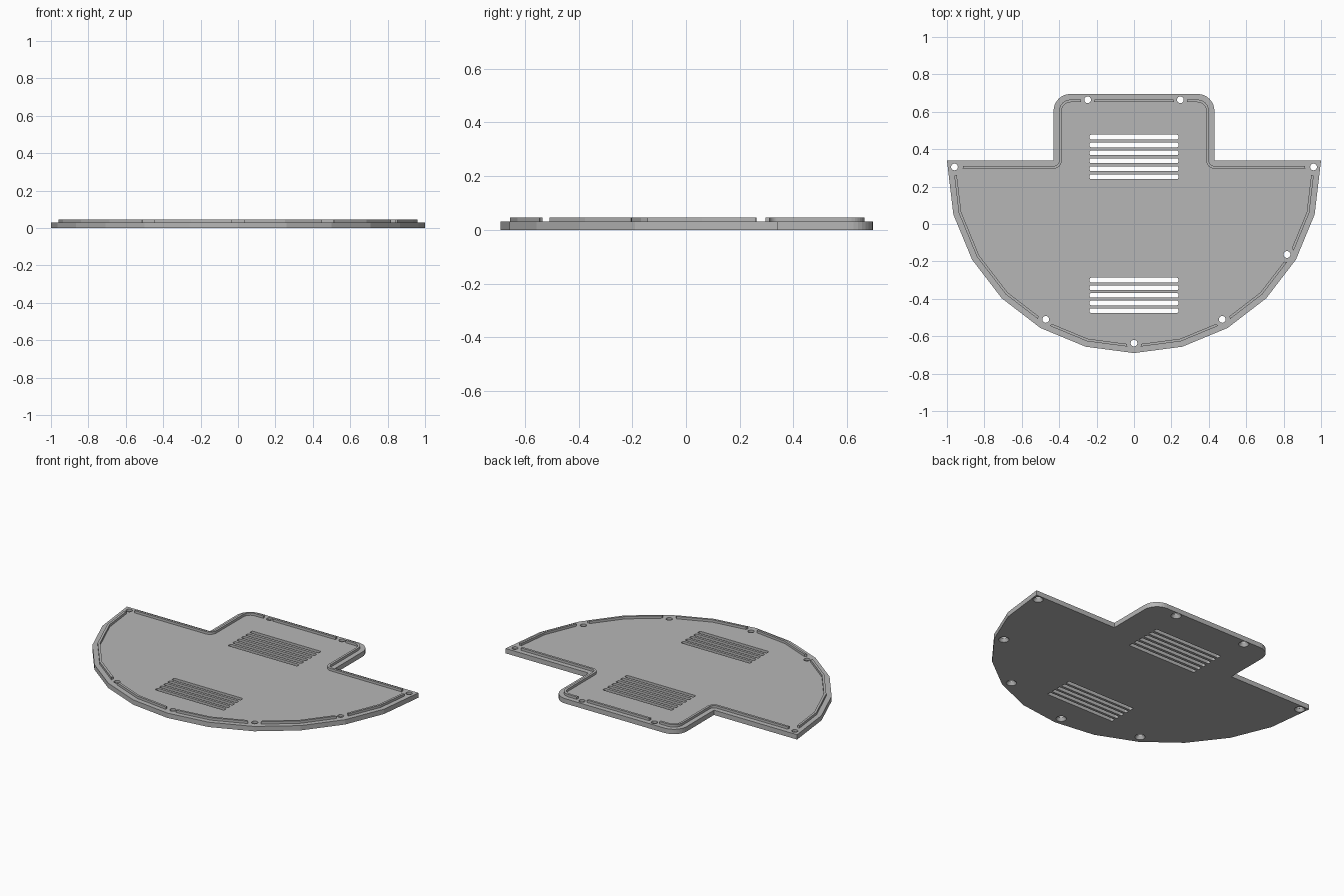
import bpy, bmesh
from math import sin, cos, radians

if "Cube" in bpy.data.objects:
    bpy.data.objects.remove(bpy.data.objects["Cube"])

PLATE_TOP, RIB_TOP = 0.03, 0.045

grey = bpy.data.materials.new("plain grey")
grey.use_nodes = True
grey.diffuse_color = (0.47, 0.47, 0.47, 1)
grey.node_tree.nodes["Principled BSDF"].inputs["Base Color"].default_value = (0.47, 0.47, 0.47, 1)


def arc(cx, cy, r, start, end, steps):
    angles = [radians(start + (end - start) * i / steps) for i in range(steps + 1)]
    return [(cx + r * cos(a), cy + r * sin(a)) for a in angles]


def outline(d):
    """Closed outline moved inward by d: faceted half round with a square neck."""
    half = arc(0, 0.31, 1 - d, -90, -15, 5)
    half.append((1 - 1.1 * d, 0.34 - d))
    half += arc(0.43, 0.34, d, 270, 180, 6) if d else [(0.43, 0.34)]
    half += arc(0.34, 0.605, 0.09 - d, 0, 90, 8)
    return half + [(-x, y) for x, y in reversed(half[1:])]


def make_object(name, bm):
    bmesh.ops.recalc_face_normals(bm, faces=bm.faces)
    mesh = bpy.data.meshes.new(name)
    bm.to_mesh(mesh)
    bm.free()
    mesh.materials.append(grey)
    obj = bpy.data.objects.new(name, mesh)
    bpy.context.collection.objects.link(obj)
    return obj


def prism(bm, points, z0, z1, top_points=None):
    low = [bm.verts.new((x, y, z0)) for x, y in points]
    high = [bm.verts.new((x, y, z1)) for x, y in top_points or points]
    bm.faces.new(low)
    bm.faces.new(high)
    for i in range(len(low)):
        j = (i + 1) % len(low)
        bm.faces.new((low[i], low[j], high[j], high[i]))


def circle(x, y, r, n=24):
    return arc(x, y, r, 0, 360, n)[:-1]


def rounded_slot(y, half_x=0.237, half_y=0.0125, r=0.007):
    w, h = half_x - r, half_y - r
    return (arc(w, y + h, r, 0, 90, 3) + arc(-w, y + h, r, 90, 180, 3)
            + arc(-w, y - h, r, 180, 270, 3) + arc(w, y - h, r, 270, 360, 3))


def cut(obj, cutter):
    cutter.hide_render = True
    mod = obj.modifiers.new("cut", "BOOLEAN")
    mod.object, mod.operation, mod.solver = cutter, "DIFFERENCE", "EXACT"
    bpy.context.view_layer.update()
    result = bpy.data.meshes.new_from_object(
        obj.evaluated_get(bpy.context.evaluated_depsgraph_get()))
    obj.modifiers.clear()
    obj.data = result
    bpy.data.objects.remove(cutter)


# Screw hole centres and the half width of the rib gap around each
holes = [(0, -0.637, 0.039), (0.818, -0.163, 0.041)]
for side in (-1, 1):
    holes += [(side * 0.248, 0.664, 0.036), (side * 0.96, 0.305, 0.045),
              (side * 0.472, -0.51, 0.041)]

# Base plate with vent slots and countersunk screw holes
bm = bmesh.new()
prism(bm, outline(0), 0, PLATE_TOP)
plate = make_object("base_plate", bm)

bm = bmesh.new()
for first, count, pitch in ((-0.463, 5, 0.0408), (0.253, 6, 0.0424)):
    for i in range(count):
        prism(bm, rounded_slot(first + i * pitch), -0.02, 0.06)
cut(plate, make_object("vent_cutter", bm))

bm = bmesh.new()
for x, y, gap in holes:
    prism(bm, circle(x, y, 0.018), -0.02, 0.06)
cut(plate, make_object("hole_cutter", bm))

bm = bmesh.new()
for x, y, gap in holes:
    prism(bm, circle(x, y, 0.036), -0.01, 0.018, circle(x, y, 0.0182))
cut(plate, make_object("countersink_cutter", bm))

# Raised locating rib that follows the edge, interrupted at every screw hole
bm = bmesh.new()
rings = [[bm.verts.new((x, y, z)) for x, y in outline(d)]
         for d, z in ((0.03, 0.029), (0.03, RIB_TOP), (0.044, RIB_TOP), (0.044, 0.029))]
count = len(rings[0])
for k in range(4):
    a, b = rings[k], rings[(k + 1) % 4]
    for i in range(count):
        j = (i + 1) % count
        bm.faces.new((a[i], a[j], b[j], b[i]))
rib = make_object("edge_rib", bm)

bm = bmesh.new()
for x, y, gap in holes:
    prism(bm, circle(x, y, gap, 32), 0, 0.08)
cut(rib, make_object("rib_gap_cutter", bm))
